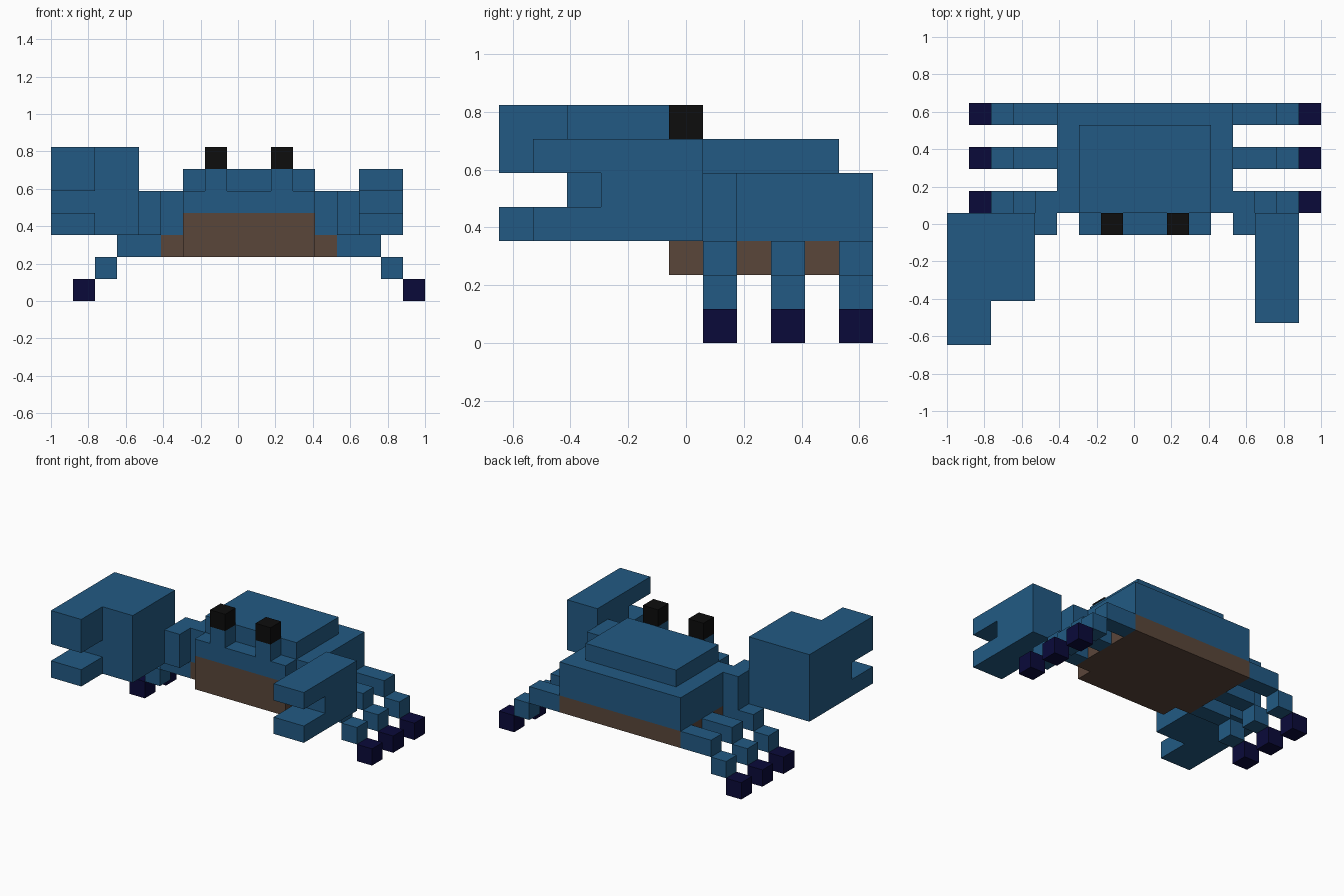
import bpy
import bmesh

cube = bpy.data.objects.get("Cube")
if cube:
    bpy.data.objects.remove(cube, do_unlink=True)

# The model sits on a 17 x 11 x 7 block grid
U = 2 / 17


def to_world(i, j, k):
    return ((i - 8.5) * U, (j - 5.5) * U, k * U)


def make_material(name, rgb):
    mat = bpy.data.materials.new(name)
    mat.use_nodes = True
    color = (*rgb, 1)
    mat.diffuse_color = color
    mat.node_tree.nodes["Principled BSDF"].inputs["Base Color"].default_value = color
    return mat


BLUE = make_material("shell blue", (0.016, 0.102, 0.23))
BROWN = make_material("belly brown", (0.102, 0.061, 0.042))
NAVY = make_material("foot navy", (0.003, 0.003, 0.042))
BLACK = make_material("eye black", (0.004, 0.004, 0.004))


def prism(name, mat, x, outline):
    """Extrude a (y, z) outline between two x grid lines."""
    bm = bmesh.new()
    face = bm.faces.new([bm.verts.new(to_world(x[0], j, k)) for j, k in outline])
    grown = bmesh.ops.extrude_face_region(bm, geom=[face])
    verts = [v for v in grown["geom"] if isinstance(v, bmesh.types.BMVert)]
    bmesh.ops.translate(bm, verts=verts, vec=((x[1] - x[0]) * U, 0, 0))
    bmesh.ops.recalc_face_normals(bm, faces=bm.faces)
    mesh = bpy.data.meshes.new(name)
    bm.to_mesh(mesh)
    bm.free()
    mesh.materials.append(mat)
    obj = bpy.data.objects.new(name, mesh)
    bpy.context.collection.objects.link(obj)
    return obj


def box(name, mat, x, y, z):
    return prism(name, mat, x, [(y[0], z[0]), (y[1], z[0]), (y[1], z[1]), (y[0], z[1])])


def claw(name, x, front, top):
    """C-shaped pincer, open towards the front."""
    notch = front + 2
    return prism(name, BLUE, x, [(front, 3), (6, 3), (6, top), (front, top),
                                 (front, 5), (notch, 5), (notch, 4), (front, 4)])


# Body
box("belly", BROWN, (5, 13), (6, 11), (2, 3))
box("face_lower", BROWN, (6, 12), (5, 6), (2, 4))
box("face_upper", BLUE, (6, 12), (5, 6), (4, 5))
box("body", BLUE, (5, 13), (6, 11), (3, 5))
box("shell_top", BLUE, (6, 12), (6, 10), (5, 6))

# Eyes
for side, i in (("right", 7), ("left", 10)):
    box(f"{side}_eye_stalk", BLUE, (i, i + 1), (5, 6), (5, 6))
    box(f"{side}_eye", BLACK, (i, i + 1), (5, 6), (6, 7))

# Arms and uneven claws
box("right_arm", BLUE, (4, 5), (5, 7), (3, 5))
box("left_arm", BLUE, (13, 14), (5, 7), (3, 5))
claw("right_claw", (0, 2), 0, 7)
box("right_claw_base", BLUE, (2, 4), (2, 6), (3, 7))
claw("left_claw", (14, 16), 1, 6)

# Legs step down and outwards, mirrored about the body's middle line
for side, sign in (("right", -1), ("left", 1)):
    def span(near, far):
        return sorted((9 + sign * near, 9 + sign * far))

    for row, j in (("front", 6), ("middle", 8), ("rear", 10)):
        name = f"{side}_{row}"
        box(f"{name}_thigh", BLUE, span(4, 6), (j, j + 1), (2, 3))
        box(f"{name}_shin", BLUE, span(6, 7), (j, j + 1), (1, 2))
        box(f"{name}_foot", NAVY, span(7, 8), (j, j + 1), (0, 1))
